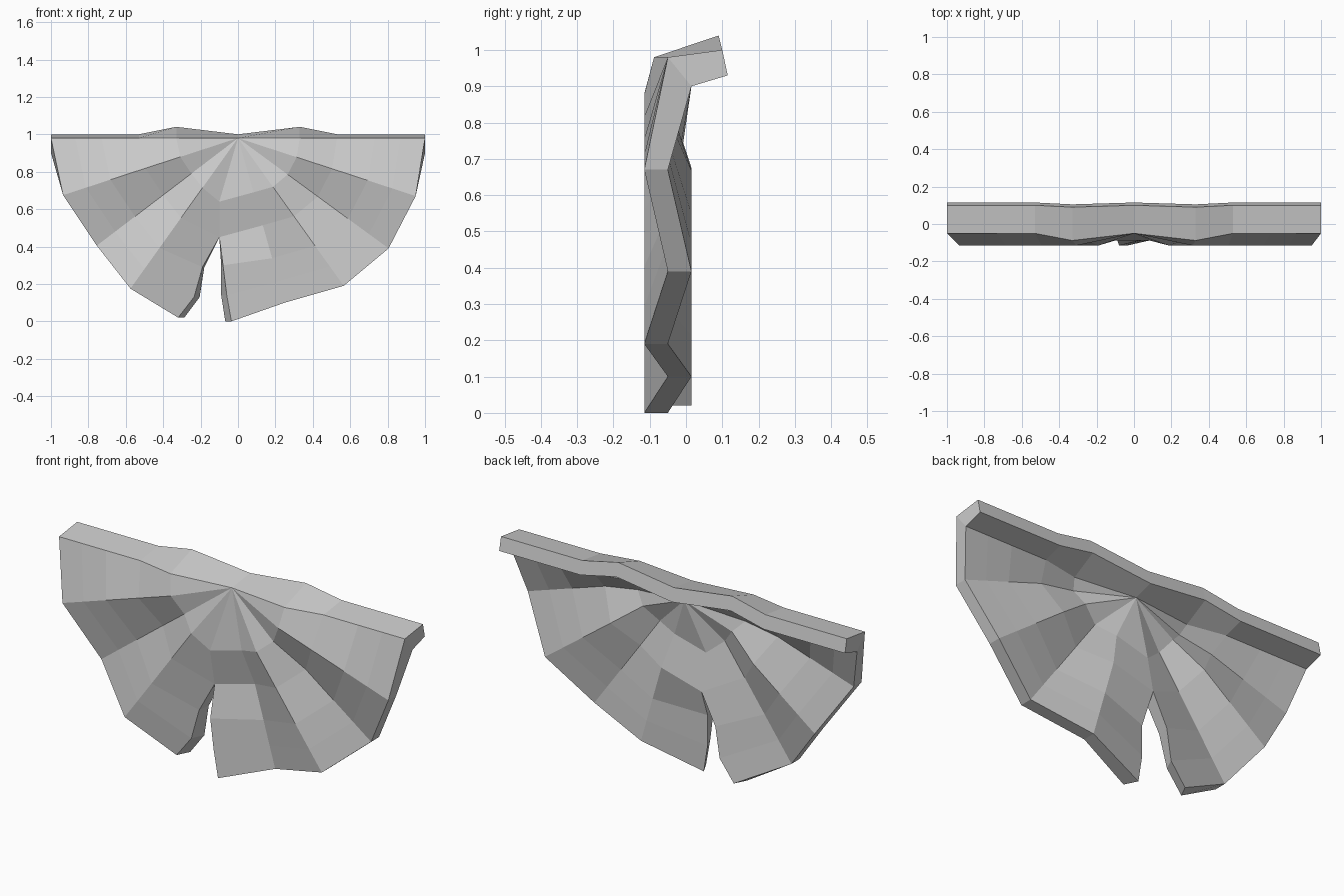
import bpy, bmesh
from mathutils import Vector

if "Cube" in bpy.data.objects:
    bpy.data.objects.remove(bpy.data.objects["Cube"])

# Pleated half-round cloth: rim ends of the folds (x, z), left to right, split after the fifth
RIM = [(-1, .98), (-.935, .675), (-.755, .405), (-.575, .175), (-.32, .02),
       (-.035, 0), (.25, .10), (.565, .19), (.805, .39), (.95, .67), (1, .98)]
RIDGES = {1, 3, 5, 7, 9}
RINGS = [0, .33, .53, .73, .87, 1]
# Tear edges (x, z) for each ring
TEAR = {4: [(0, .98), (-.1, .64), (-.1, .45), (-.19, .29), (-.235, .13), (-.32, .02)],
        5: [(0, .98), (-.1, .64), (-.1, .45), (-.08, .3), (-.06, .14), (-.035, 0)]}
LAST = len(RIM) - 1


def cloth_point(j, i):
    """Front and back position on fold j, ring i."""
    f = RINGS[i]
    x, z = TEAR[j][i] if j in TEAR else (RIM[j][0] * f, .98 + (RIM[j][1] - .98) * f)
    ridge = j in RIDGES and not (j == 5 and i <= 2)
    y = -.05 if i == 0 else -.115 if ridge else -.088 if i == 1 else -.05
    dx, dz = 0, 0
    if j in TEAR and i > 2:
        dx = (.01, .03, .033)[i - 3] * (1 if j == 4 else -1)
    if i == 0 or j in (0, LAST):
        dz = -.08
    elif j in (1, LAST - 1) and i == 1:
        dz = -.03
    front = Vector((x, y, z))
    return front, front + Vector((dx, .065, dz))


def hem_point(j, i):
    """Front and back position on the rear edge of the top hem."""
    x = RIM[j][0] * RINGS[i]
    dy, dz = (-.01, .04) if i == 1 else (0, 0)
    return Vector((x, .10 + dy, 1 + dz)), Vector((x, .115 + dy, .93 + dz))


bm = bmesh.new()
pairs = {}


def pair(points):
    key = tuple(round(c, 4) for c in points[0])
    if key not in pairs:
        pairs[key] = (bm.verts.new(points[0]), bm.verts.new(points[1]))
    return pairs[key]


cells = []
# Pleats
for j in range(LAST):
    if j == 4:
        continue
    for i in range(len(RINGS) - 1):
        cells.append([cloth_point(j, i), cloth_point(j, i + 1),
                      cloth_point(j + 1, i + 1), cloth_point(j + 1, i)])
# Top hem folded to the rear
for j in (0, LAST):
    for i in range(len(RINGS) - 1):
        quad = [cloth_point(j, i), cloth_point(j, i + 1), hem_point(j, i + 1), hem_point(j, i)]
        cells.append(quad if j == LAST else quad[::-1])

# Front skin, back skin, and walls round the open edges
edges = {}
for cell in cells:
    loop = list(dict.fromkeys(pair(p) for p in cell))
    bm.faces.new([p[0] for p in loop])
    bm.faces.new([p[1] for p in reversed(loop)])
    for a, b in zip(loop, loop[1:] + loop[:1]):
        edges.setdefault(frozenset((a, b)), []).append((a, b))
for uses in edges.values():
    if len(uses) == 1:
        a, b = uses[0]
        bm.faces.new([b[0], a[0], a[1], b[1]])

bmesh.ops.recalc_face_normals(bm, faces=bm.faces)
mesh = bpy.data.meshes.new("pleated_fan_bunting")
bm.to_mesh(mesh)
bm.free()
bpy.context.collection.objects.link(bpy.data.objects.new("pleated_fan_bunting", mesh))
